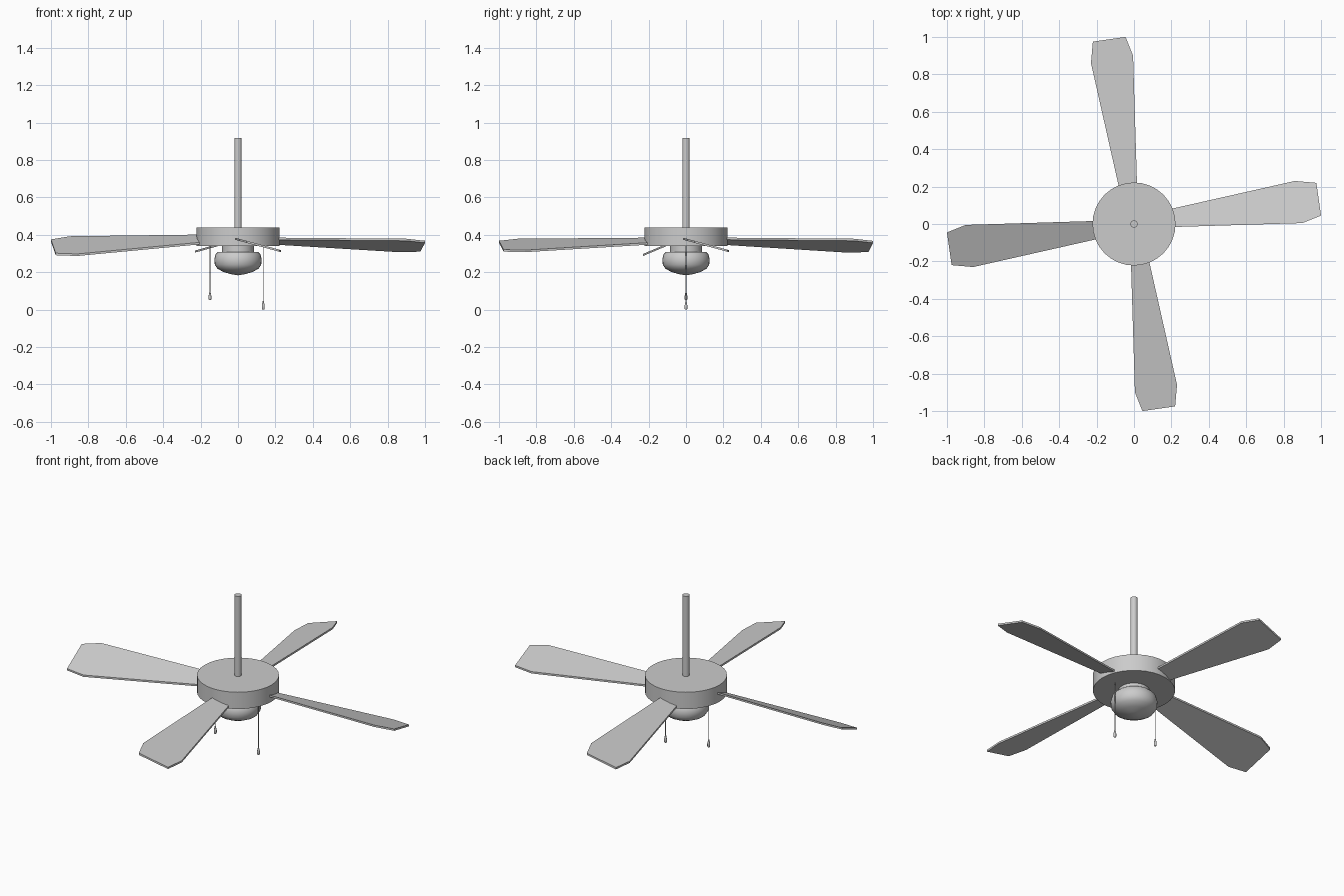
import bpy, bmesh
from math import pi, radians
from mathutils import Matrix, Vector

cube = bpy.data.objects.get("Cube")
if cube:
    bpy.data.objects.remove(cube, do_unlink=True)

GREY = (0.6, 0.6, 0.6, 1)
metal = bpy.data.materials.new("plain grey")
metal.use_nodes = True
metal.diffuse_color = GREY
metal.node_tree.nodes["Principled BSDF"].inputs["Base Color"].default_value = GREY


def finish(name, bm, smooth):
    bmesh.ops.remove_doubles(bm, verts=bm.verts, dist=1e-5)
    bmesh.ops.recalc_face_normals(bm, faces=bm.faces)
    mesh = bpy.data.meshes.new(name)
    bm.to_mesh(mesh)
    bm.free()
    mesh.materials.append(metal)
    ob = bpy.data.objects.new(name, mesh)
    bpy.context.collection.objects.link(ob)
    if smooth:
        bpy.ops.object.select_all(action="DESELECT")
        ob.select_set(True)
        bpy.context.view_layer.objects.active = ob
        bpy.ops.object.shade_smooth_by_angle(angle=radians(40))
    return ob


def lathe(name, profile, sides, x=0):
    """Turn an (r, z) profile around a vertical axis at the given x."""
    bm = bmesh.new()
    verts = [bm.verts.new((r, 0, z)) for r, z in profile]
    edges = [bm.edges.new(pair) for pair in zip(verts, verts[1:])]
    bmesh.ops.spin(bm, geom=verts + edges, cent=(0, 0, 0), axis=(0, 0, 1),
                   angle=2 * pi, steps=sides, use_merge=True)
    bmesh.ops.translate(bm, verts=bm.verts, vec=(x, 0, 0))
    return finish(name, bm, True)


def cylinder(name, r, bottom, top, sides, x=0):
    return lathe(name, [(0, top), (r, top), (r, bottom), (0, bottom)], sides, x)


# Hanging rod, motor housing and the neck under it
cylinder("hanging_rod", 0.02, 0.43, 0.918, 16)
cylinder("motor_housing", 0.222, 0.34, 0.44, 32)
cylinder("light_neck", 0.085, 0.3, 0.345, 32)

# Rounded lamp bowl
lathe("lamp_bowl", [(0, 0.308), (0.108, 0.308), (0.12, 0.295), (0.127, 0.268),
                    (0.124, 0.24), (0.11, 0.218), (0.075, 0.2),
                    (0.035, 0.189), (0, 0.183)], 32)

# Pull chains with pear-shaped weights
for side, x, low in (("right", -0.15, 0.05), ("left", 0.135, 0.0)):
    cylinder(side + "_pull_chain", 0.0025, low + 0.04, 0.345, 6, x)
    lathe(side + "_chain_weight",
          [(0, low + 0.05), (0.003, low + 0.045), (0.008, low + 0.02),
           (0.008, low + 0.006), (0.005, low), (0, low)], 10, x)

# Four pitched blades, each a thin tapered plate
OUTLINE = [(0.15, 0.07), (0.86, 0.23), (0.975, 0.22),
           (1.0, 0.045), (0.9, 0.005), (0.15, -0.018)]
BLADES = (("left", 0, 0.27, 0.38), ("back", 90, 0.28, 0.38),
          ("right", 180, 0.42, 0.394), ("front", 270, 0.27, 0.38))
for name, turn, pitch, height in BLADES:
    bm = bmesh.new()
    face = bm.faces.new([bm.verts.new((x, y, height - pitch * y))
                         for x, y in OUTLINE])
    extruded = bmesh.ops.extrude_face_region(bm, geom=[face], use_keep_orig=True)
    lower = [g for g in extruded["geom"] if isinstance(g, bmesh.types.BMVert)]
    bmesh.ops.translate(bm, verts=lower, vec=Vector((0, 0, -0.011)))
    bm.transform(Matrix.Rotation(radians(turn), 4, "Z"))
    finish(name + "_blade", bm, False)
